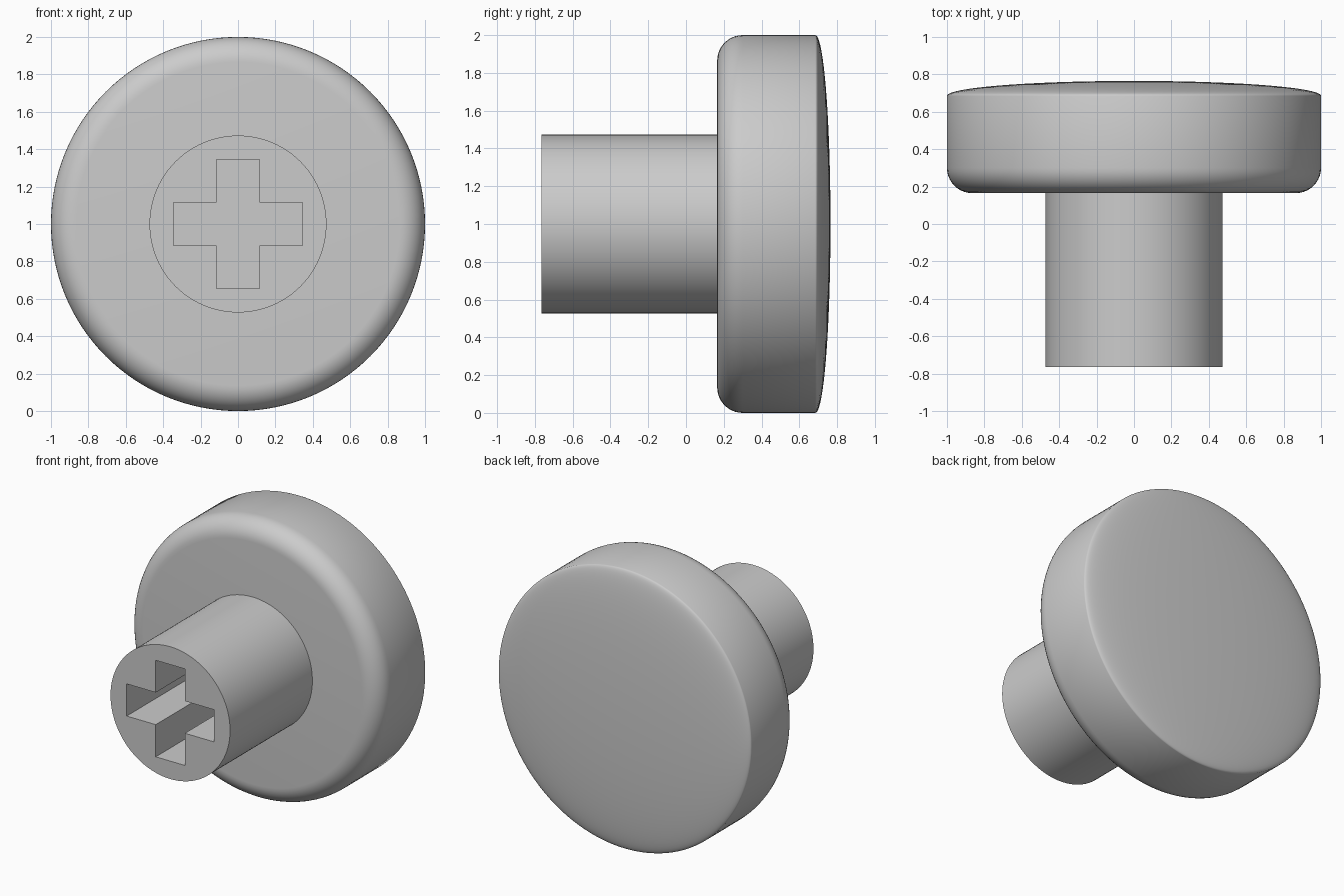
import bpy, bmesh
from math import sin, cos, pi, radians
from mathutils import Matrix, Vector

cube = bpy.data.objects.get("Cube")
if cube:
    bpy.data.objects.remove(cube)

CENTRE = Vector((0, 0, 1))
STEM_FRONT, CAP_FRONT, CAP_RIM, CAP_BACK = -0.765, 0.165, 0.685, 0.765
FILLET = 0.135

grey = bpy.data.materials.new("plain grey")
grey.use_nodes = True
colour = (0.6, 0.6, 0.6, 1)
grey.diffuse_color = colour
grey.node_tree.nodes["Principled BSDF"].inputs["Base Color"].default_value = colour


def make_object(name, bm):
    bmesh.ops.recalc_face_normals(bm, faces=bm.faces)
    mesh = bpy.data.meshes.new(name)
    bm.to_mesh(mesh)
    bm.free()
    mesh.materials.append(grey)
    obj = bpy.data.objects.new(name, mesh)
    bpy.context.collection.objects.link(obj)
    return obj


def lathe(name, profile, steps=128):
    """Turn (radius, y) points around the front-to-back axis."""
    bm = bmesh.new()
    verts = [bm.verts.new((r, y, 1)) for r, y in profile]
    edges = [bm.edges.new(pair) for pair in zip(verts, verts[1:])]
    bmesh.ops.spin(bm, geom=verts + edges, cent=CENTRE, axis=(0, 1, 0),
                   angle=2 * pi, steps=steps)
    bmesh.ops.remove_doubles(bm, verts=bm.verts, dist=0.0001)
    return make_object(name, bm)


def smooth(obj):
    bpy.ops.object.select_all(action='DESELECT')
    obj.select_set(True)
    bpy.context.view_layer.objects.active = obj
    bpy.ops.object.shade_smooth_by_angle(angle=radians(35))


# Cap: flat front, rounded front rim, straight side, shallow domed back
front_rim = [(1 - FILLET + FILLET * sin(a), CAP_FRONT + FILLET - FILLET * cos(a))
             for a in (i * pi / 20 for i in range(11))]
dome = [(cos(a), CAP_RIM + (CAP_BACK - CAP_RIM) * sin(a))
        for a in (i * pi / 48 for i in range(24))]
cap = lathe("cap", [(0, CAP_FRONT)] + front_rim + dome + [(0, CAP_BACK)])
smooth(cap)

# Stem: plain cylinder running into the cap
bm = bmesh.new()
bmesh.ops.create_cone(bm, cap_ends=True, segments=96, radius1=0.473, radius2=0.473,
                      depth=CAP_FRONT - STEM_FRONT + 0.02)
bmesh.ops.rotate(bm, verts=bm.verts, matrix=Matrix.Rotation(pi / 2, 3, 'X'))
bmesh.ops.translate(bm, verts=bm.verts,
                    vec=(0, (CAP_FRONT + STEM_FRONT + 0.02) / 2, 1))
stem = make_object("stem", bm)

# Cross-shaped socket cut into the stem front
ARM, HALF, DEPTH = 0.345, 0.115, 0.85
quarter = [(ARM, -HALF), (ARM, HALF), (HALF, HALF)]
outline = []
for k in range(4):
    c, s = round(cos(k * pi / 2)), round(sin(k * pi / 2))
    outline += [(c * x - s * z, s * x + c * z) for x, z in quarter]
bm = bmesh.new()
face = bm.faces.new([bm.verts.new((x, STEM_FRONT - 0.1, 1 + z)) for x, z in outline])
extruded = bmesh.ops.extrude_face_region(bm, geom=[face])["geom"]
bmesh.ops.translate(bm, vec=(0, DEPTH + 0.1, 0),
                    verts=[g for g in extruded if isinstance(g, bmesh.types.BMVert)])
cutter = make_object("socket_cutter", bm)

cut = stem.modifiers.new("socket", 'BOOLEAN')
cut.operation, cut.solver, cut.object = 'DIFFERENCE', 'EXACT', cutter
smooth(stem)
bpy.ops.object.modifier_move_to_index(modifier="socket", index=0)
bpy.ops.object.modifier_apply(modifier="socket")
bpy.data.objects.remove(cutter)
smooth(stem)
